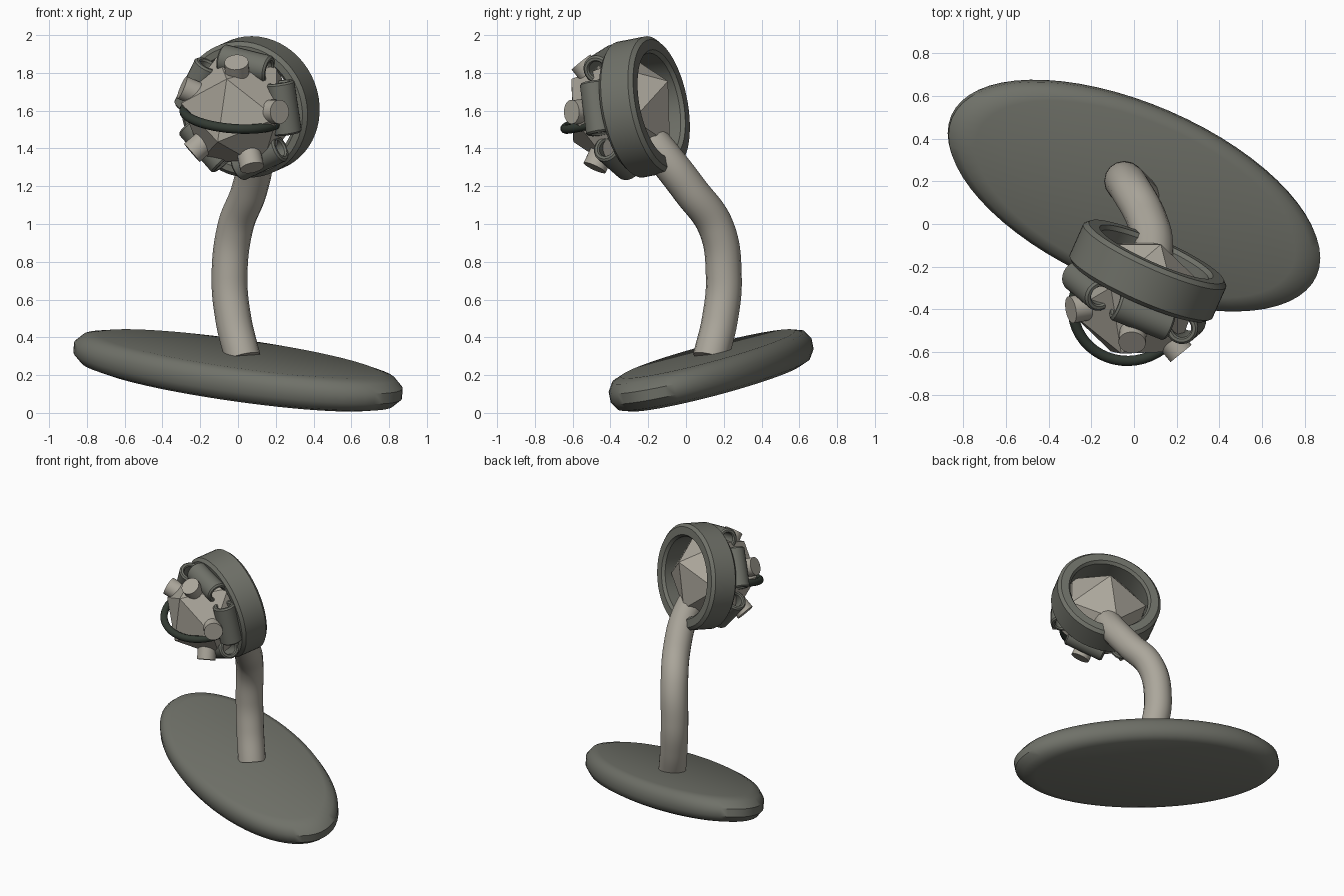
import bpy, bmesh, math
from mathutils import Vector, Matrix

if "Cube" in bpy.data.objects:
    bpy.data.objects.remove(bpy.data.objects["Cube"])


def material(name, rgb):
    m = bpy.data.materials.new(name)
    m.diffuse_color = (*rgb, 1)
    m.use_nodes = True
    m.node_tree.nodes["Principled BSDF"].inputs["Base Color"].default_value = m.diffuse_color
    return m


GREY = material("dark grey green", (0.16, 0.165, 0.14))
STONE = material("warm light grey", (0.41, 0.385, 0.33))
BLACK = material("near black green", (0.033, 0.043, 0.033))


def finish(name, bm, mat, smooth=None, matrix=None):
    bmesh.ops.recalc_face_normals(bm, faces=bm.faces)
    mesh = bpy.data.meshes.new(name)
    bm.to_mesh(mesh)
    bm.free()
    ob = bpy.data.objects.new(name, mesh)
    bpy.context.collection.objects.link(ob)
    mesh.materials.append(mat)
    if matrix:
        ob.matrix_world = matrix
    if smooth:
        bpy.ops.object.select_all(action='DESELECT')
        ob.select_set(True)
        bpy.context.view_layer.objects.active = ob
        bpy.ops.object.shade_smooth_by_angle(angle=math.radians(smooth))
    return ob


def lathe(name, profile, mat, matrix, segments=48, closed=True, smooth=30):
    """Revolve (radius, height) points about local z."""
    bm = bmesh.new()
    rings = []
    for r, h in profile:
        rings.append([bm.verts.new((r * math.cos(2 * math.pi * i / segments),
                                    r * math.sin(2 * math.pi * i / segments), h))
                      for i in range(segments)])
    pairs = list(zip(rings, rings[1:]))
    if closed:
        pairs.append((rings[-1], rings[0]))
    else:
        bm.faces.new(rings[0])
        bm.faces.new(rings[-1])
    for a, b in pairs:
        for i in range(segments):
            j = (i + 1) % segments
            bm.faces.new((a[i], a[j], b[j], b[i]))
    return finish(name, bm, mat, smooth, matrix)


def frame(origin, z_dir, x_hint):
    """Matrix at origin with local z along z_dir and local x near x_hint."""
    z = Vector(z_dir).normalized()
    x = Vector(x_hint)
    x = (x - z * x.dot(z)).normalized()
    y = z.cross(x)
    m = Matrix((x, y, z)).transposed().to_4x4()
    m.translation = Vector(origin)
    return m


# Tilted oval base with a rounded rim
SLOPE_X, SLOPE_Y = -0.074, 0.1985
turn = math.radians(-23.4)
long_axis = Vector((math.cos(turn), math.sin(turn), 0)) * 0.93
short_axis = Vector((-math.sin(turn), math.cos(turn), 0)) * 0.425
for axis in (long_axis, short_axis):
    axis.z = SLOPE_X * axis.x + SLOPE_Y * axis.y
normal = Vector((-SLOPE_X, -SLOPE_Y, 1)).normalized()
base_matrix = Matrix((long_axis, short_axis, normal)).transposed().to_4x4()
base_matrix.translation = (0, 0.133, 0.225)
base = lathe("base", [(0.86, 0.09), (0.95, 0.072), (1, 0.028), (1, -0.028),
                      (0.95, -0.072), (0.86, -0.09)],
             GREY, Matrix(), segments=64, closed=False, smooth=None)
base.data.transform(base_matrix)
bpy.context.view_layer.objects.active = base
base.select_set(True)
bpy.ops.object.shade_smooth_by_angle(angle=math.radians(40))

# Curved stem
curve = bpy.data.curves.new("stem", 'CURVE')
curve.dimensions = '3D'
curve.bevel_depth = 0.095
curve.bevel_resolution = 6
curve.use_fill_caps = True
path = [(0.025, 0.13, 0.29), (-0.025, 0.18, 0.5), (-0.045, 0.2, 0.72),
        (-0.015, 0.16, 0.98), (0.06, 0.02, 1.18), (0.09, -0.12, 1.36),
        (0.05, -0.27, 1.54)]
spline = curve.splines.new('BEZIER')
spline.bezier_points.add(len(path) - 1)
for point, co in zip(spline.bezier_points, path):
    point.co = co
    point.handle_left_type = point.handle_right_type = 'AUTO'
stem = bpy.data.objects.new("stem", curve)
bpy.context.collection.objects.link(stem)
curve.materials.append(STONE)
bpy.ops.object.select_all(action='DESELECT')
stem.select_set(True)
bpy.context.view_layer.objects.active = stem
bpy.ops.object.convert(target='MESH')
bpy.ops.object.shade_smooth_by_angle(angle=math.radians(40))

# Head frame: local z points forward, local x points to the upper knob
head = frame((0.065, -0.22, 1.62), (-0.40, -0.90, -0.175), (0.14, -0.25, 0.96))

# Thick bevelled ring behind the ball
lathe("head_ring", [(0.345, -0.1), (0.366, -0.08), (0.366, 0.08), (0.345, 0.1),
                    (0.31, 0.1), (0.29, 0.08), (0.275, -0.08), (0.29, -0.1)],
      GREY, head, segments=56)

# Faceted ball
ball_centre = head @ Vector((0, 0, 0.14))
bm = bmesh.new()
bmesh.ops.create_icosphere(bm, subdivisions=1, radius=0.32)
finish("ball", bm, STONE,
       matrix=frame(ball_centre, (-0.12, 0.05, 0.3), (0, -1, 0)))

# Thin dark hoop around the ball
bm_profile = [(0.262 + 0.025 * math.cos(a), 0.025 * math.sin(a))
              for a in (2 * math.pi * k / 10 for k in range(10))]
lathe("hoop", bm_profile, BLACK,
      frame((-0.025, -0.39, 1.58), (0.08, -0.3, 1), (1, 0, 0)), smooth=50)

# Five knobs and five hollow tubes spaced evenly around the head
axis = head.to_3x3()
for k in range(5):
    a = 2 * math.pi * k / 5
    radial = axis @ Vector((math.cos(a), math.sin(a), 0))
    tangent = axis @ Vector((-math.sin(a), math.cos(a), 0))
    forward = axis @ Vector((0, 0, 1))
    lathe(f"knob_{k + 1}", [(0.064, 0.18), (0.064, 0.335)], STONE,
          frame(ball_centre, radial * 0.28 + forward * 0.14, tangent),
          segments=24, closed=False)
    lathe(f"tube_{k + 1}", [(0.066, -0.14), (0.076, -0.13), (0.076, 0.13),
                            (0.066, 0.14), (0.052, 0.14), (0.045, 0.13),
                            (0.045, -0.13), (0.052, -0.14)], GREY,
          frame(head.translation + forward * 0.155 + radial * 0.265,
                tangent, radial), segments=24)
